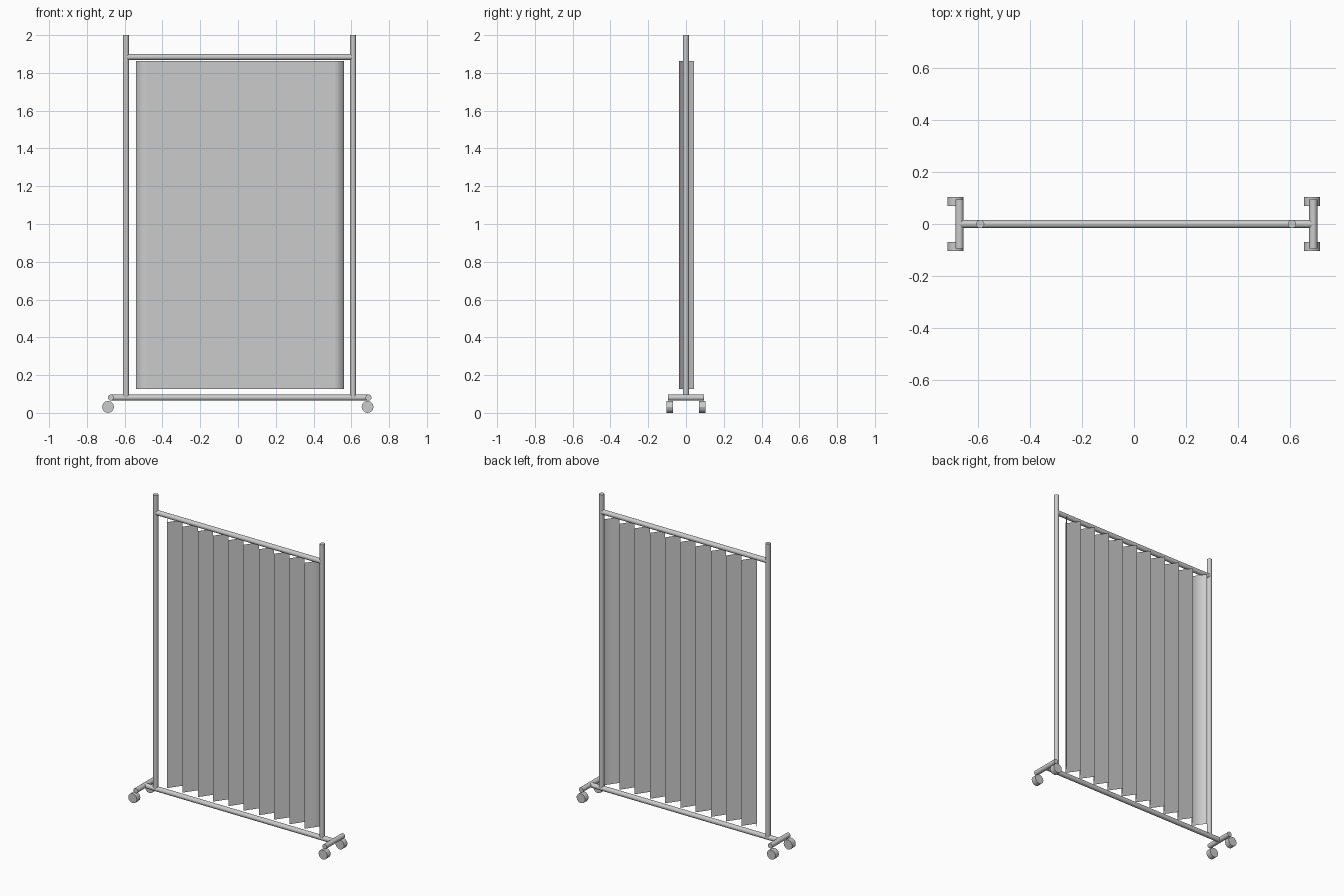
import bpy
import bmesh
from mathutils import Vector

if "Cube" in bpy.data.objects:
    bpy.data.objects.remove(bpy.data.objects["Cube"])


def cylinder(name, start, end, radius, sides=16):
    """Capped round tube between two points."""
    a, b = Vector(start), Vector(end)
    axis = b - a
    bpy.ops.mesh.primitive_cylinder_add(vertices=sides, radius=radius,
                                        depth=axis.length, location=(a + b) / 2,
                                        rotation=axis.to_track_quat('Z', 'Y').to_euler())
    obj = bpy.context.object
    obj.name = name
    bpy.ops.object.shade_smooth_by_angle()
    return obj


R = 0.016
LEFT, RIGHT = -0.593, 0.609          # upright posts
FOOT_L, FOOT_R = -0.673, 0.691       # foot bars
BASE_Z = 0.081

# Frame tubes
cylinder("left_post", (LEFT, 0, BASE_Z), (LEFT, 0, 2.0), R)
cylinder("right_post", (RIGHT, 0, BASE_Z), (RIGHT, 0, 2.0), R)
cylinder("top_rail", (LEFT, 0, 1.884), (RIGHT, 0, 1.884), R)
cylinder("bottom_rail", (FOOT_L, 0, BASE_Z), (FOOT_R, 0, BASE_Z), R)

# Feet with a wheel at each end
for side, foot_x, wheel_x in (("left", FOOT_L, -0.688), ("right", FOOT_R, 0.686)):
    cylinder(side + "_foot", (foot_x, -0.094, BASE_Z), (foot_x, 0.094, BASE_Z), R)
    for end, s in (("front", -1), ("back", 1)):
        cylinder(f"{side}_{end}_wheel", (wheel_x, s * 0.069, 0.0315),
                 (wheel_x, s * 0.104, 0.0315), 0.0315, 12)

# Pleated curtain: zigzag sheet
FOLDS = 20
X0, X1 = -0.54, 0.562
Y_BACK, Y_FRONT = 0.042, -0.037
Z0, Z1 = 0.127, 1.862
bm = bmesh.new()
columns = []
for i in range(FOLDS + 1):
    x = X0 + (X1 - X0) * i / FOLDS
    y = Y_FRONT if i % 2 else Y_BACK
    columns.append([bm.verts.new((x, y, z)) for z in (Z0, Z1)])
for a, b in zip(columns, columns[1:]):
    bm.faces.new((a[0], b[0], b[1], a[1])).smooth = True
mesh = bpy.data.meshes.new("curtain")
bm.to_mesh(mesh)
bm.free()
bpy.context.collection.objects.link(bpy.data.objects.new("curtain", mesh))
